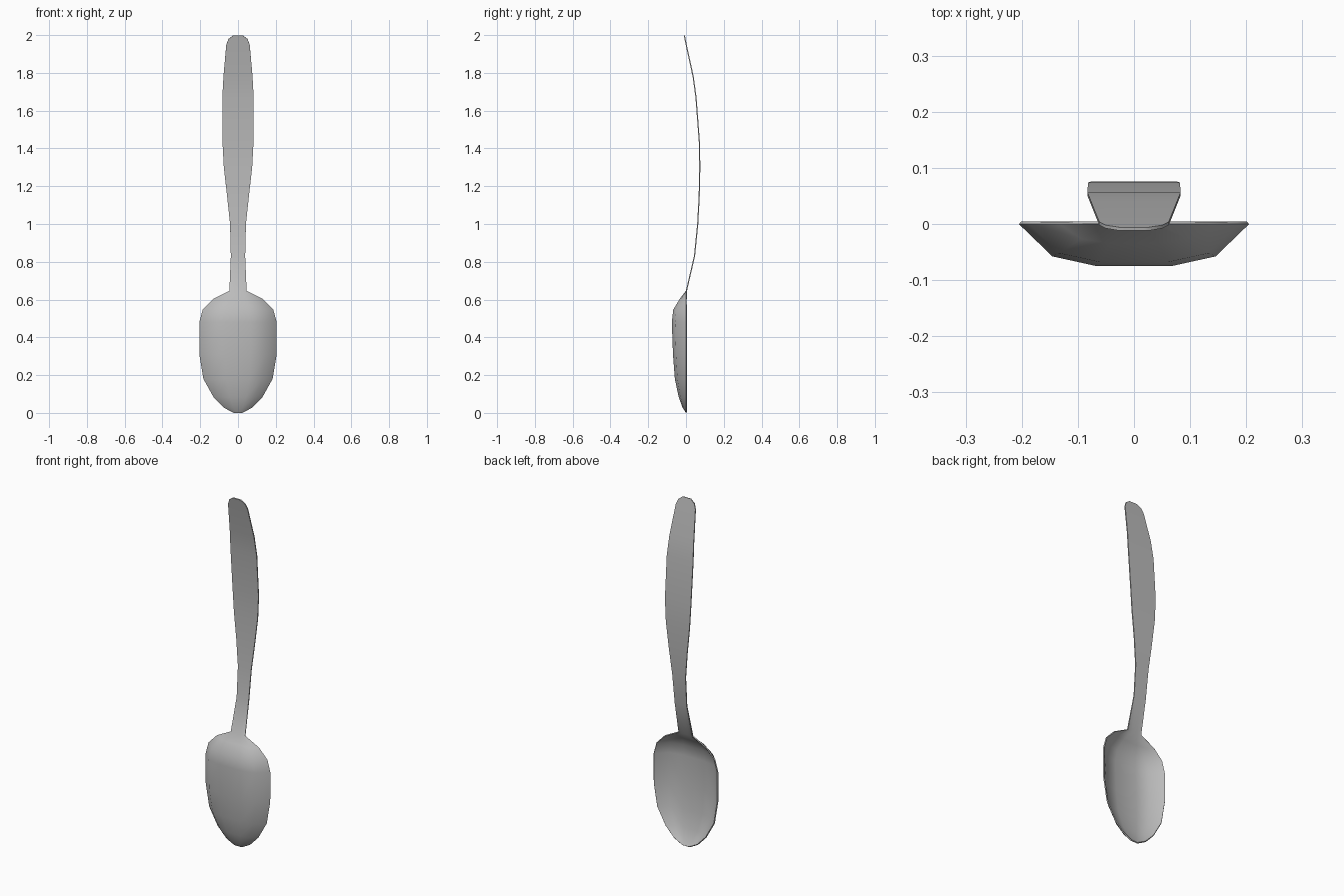
import bpy
import bmesh
import math

cube = bpy.data.objects.get("Cube")
if cube:
    bpy.data.objects.remove(cube, do_unlink=True)

steel = bpy.data.materials.new("brushed grey steel")
steel.use_nodes = True
GREY = (0.5, 0.5, 0.5, 1)
steel.diffuse_color = GREY
steel.node_tree.nodes["Principled BSDF"].inputs["Base Color"].default_value = GREY

# Stations from bowl tip to handle end: height, half width, edge y, bowl depth
BOWL = [
    (0.002, 0.022, 0.002, 0.0),
    (0.03, 0.075, 0.002, 0.018),
    (0.085, 0.128, 0.002, 0.038),
    (0.18, 0.181, 0.002, 0.058),
    (0.31, 0.203, 0.002, 0.068),
    (0.48, 0.203, 0.002, 0.074),
    (0.545, 0.185, 0.002, 0.067),
    (0.60, 0.132, 0.002, 0.034),
    (0.645, 0.045, 0.002, 0.0),
]
HANDLE = [
    (0.83, 0.038, 0.045, 0),
    (1.0, 0.042, 0.062, 0),
    (1.15, 0.058, 0.070, 0),
    (1.30, 0.075, 0.073, 0),
    (1.43, 0.082, 0.071, 0),
    (1.67, 0.083, 0.053, 0),
    (1.78, 0.077, 0.038, 0),
    (1.95, 0.062, 0.001, 0),
    (1.98, 0.050, -0.005, 0),
    (1.998, 0.025, -0.009, 0),
]
# Cross-section: share of half width, share of bowl depth
HALF = [(1, 0), (0.71, 0.77), (0.33, 1)]
SECTION = [(-x, d) for x, d in HALF] + [(0, 1)] + HALF[::-1]

# Loft one continuous sheet through the bowl and handle
bm = bmesh.new()
rows = [[bm.verts.new((w * sx, y - depth * sd, z)) for sx, sd in SECTION]
        for z, w, y, depth in BOWL + HANDLE]
for low, high in zip(rows, rows[1:]):
    for i in range(len(SECTION) - 1):
        bm.faces.new((low[i], low[i + 1], high[i + 1], high[i]))
mesh = bpy.data.meshes.new("spoon")
bm.to_mesh(mesh)
bm.free()
mesh.materials.append(steel)
spoon = bpy.data.objects.new("spoon", mesh)
bpy.context.collection.objects.link(spoon)

# Thin metal thickness, then smooth faces with a crisp rim
bpy.ops.object.select_all(action="DESELECT")
spoon.select_set(True)
bpy.context.view_layer.objects.active = spoon
sheet = spoon.modifiers.new("sheet thickness", "SOLIDIFY")
sheet.thickness = 0.006
sheet.offset = 0
bpy.ops.object.modifier_apply(modifier=sheet.name)
bpy.ops.object.shade_smooth_by_angle(angle=math.radians(40))
